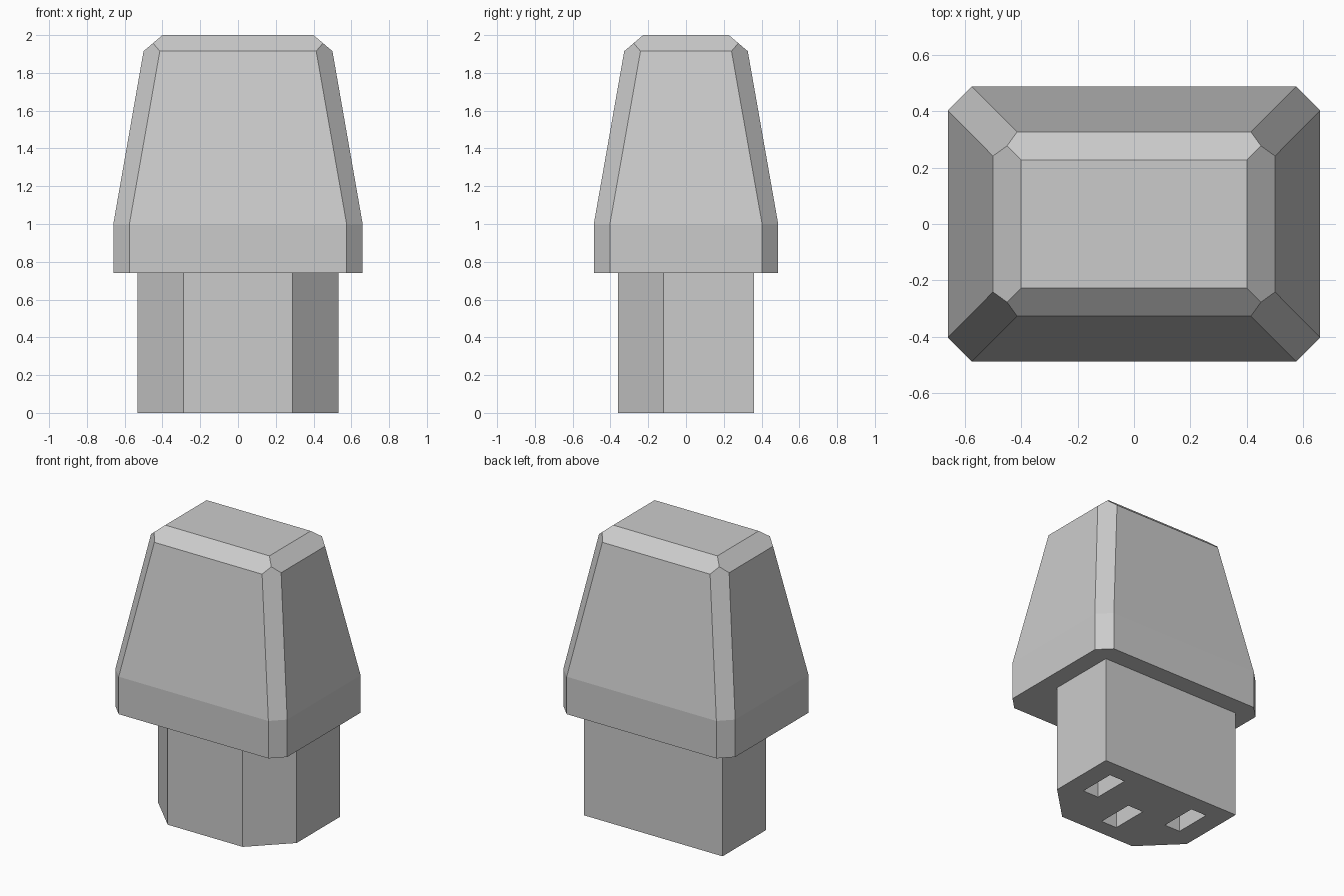
import bpy, bmesh, math

if "Cube" in bpy.data.objects:
    bpy.data.objects.remove(bpy.data.objects["Cube"])


def hull_object(name, points):
    """Convex solid around points, with flat regions merged into single faces."""
    bm = bmesh.new()
    for p in points:
        bm.verts.new(p)
    bmesh.ops.convex_hull(bm, input=bm.verts[:])
    bmesh.ops.dissolve_limit(bm, angle_limit=math.radians(2),
                             verts=bm.verts[:], edges=bm.edges[:])
    bmesh.ops.recalc_face_normals(bm, faces=bm.faces[:])
    mesh = bpy.data.meshes.new(name)
    bm.to_mesh(mesh)
    bm.free()
    obj = bpy.data.objects.new(name, mesh)
    bpy.context.collection.objects.link(obj)
    return obj


def chamfered(hx, hy, c, z):
    """One quadrant of a rectangle with a cut corner."""
    return [(hx, hy - c, z), (hx - c, hy, z)]


# Tapered grip: straight collar, sloped sides, bevelled top
quadrant = (chamfered(0.66, 0.488, 0.085, 0.74)
            + chamfered(0.66, 0.488, 0.085, 1.0)
            + chamfered(0.50, 0.327, 0.086, 1.915)
            + [(0.45, 0.277, 1.9575), (0.40, 0.227, 2.0)])
hull_object("grip", [(sx * x, sy * y, z) for x, y, z in quadrant
                     for sx in (-1, 1) for sy in (-1, 1)])

# Socket block: only the two front corners are cut
outline = [(0.533, 0.36), (0.533, -0.118), (0.288, -0.36)]
socket = hull_object("socket_block", [(s * x, y, z) for x, y in outline
                                      for s in (-1, 1) for z in (0, 0.74)])

# Three contact slots cut into the underside
SLOT_DEPTH = 0.6
for i, (x, y) in enumerate([(-0.335, 0.105), (0, -0.115), (0.335, 0.105)]):
    slot = hull_object(f"slot_cutter_{i + 1}",
                       [(x + sx * 0.06, y + sy * 0.13, z)
                        for sx in (-1, 1) for sy in (-1, 1)
                        for z in (-0.1, SLOT_DEPTH)])
    slot.hide_render = True
    slot.hide_set(True)
    cut = socket.modifiers.new(f"slot_{i + 1}", 'BOOLEAN')
    cut.operation = 'DIFFERENCE'
    cut.solver = 'EXACT'
    cut.object = slot
